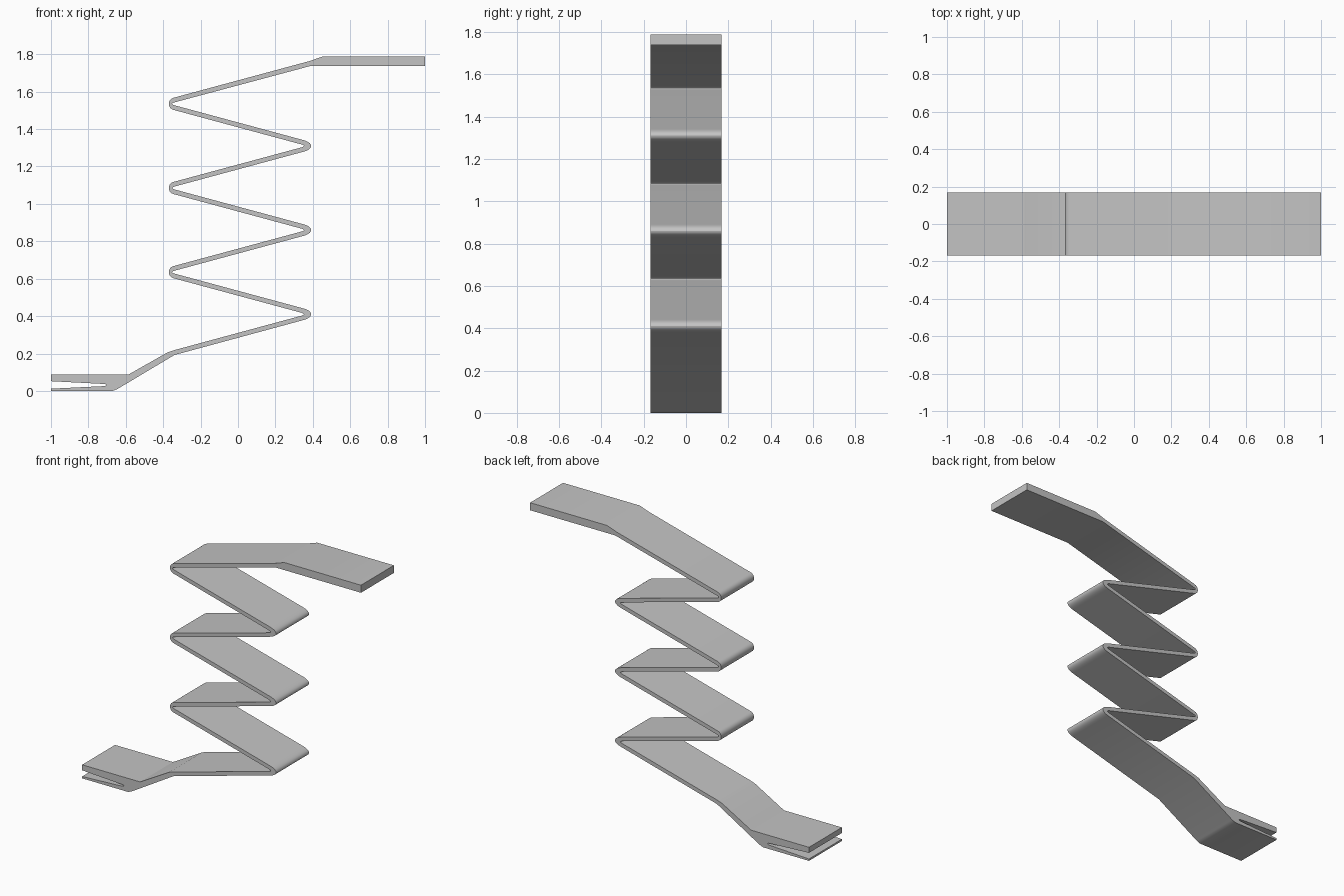
import bpy, bmesh, math
from mathutils import Vector
from mathutils.geometry import interpolate_bezier

cube = bpy.data.objects.get("Cube")
if cube:
    bpy.data.objects.remove(cube, do_unlink=True)

SLOPE = 0.27        # tilt of every zigzag strip
RISE = 0.1125       # height from a strip's middle to its fold
HALF = 0.013        # half the strip thickness, measured vertically
PITCH = 0.45        # height of one full zigzag
FIRST = 0.41        # height of the lowest fold
WIDTH = 0.337       # depth of the ribbon


def fold(side, z, start, tip, offset):
    """Rounded end of a fold, from its lower strip up to its upper strip."""
    reach = (tip - start) / 0.75
    half = RISE - SLOPE * start + offset
    ctrl = half - SLOPE * reach
    pts = [Vector((side * x, z + dz, 0)) for x, dz in
           ((start, -half), (start + reach, -ctrl),
            (start + reach, ctrl), (start, half))]
    return [(p.x, p.y) for p in interpolate_bezier(*pts, 11)]


# Lower face of the ribbon, from the foot to the top tab
lower = [(-1, 0), (-0.67, 0), (-0.645, 0.01), (-0.34, 0.192)]
# Upper face of the ribbon, from the slotted foot to the top tab
upper = [(-1, 0.012), (-0.71, 0.026), (-0.7, 0.032), (-0.71, 0.037),
         (-1, 0.052), (-1, 0.088), (-0.585, 0.088), (-0.375, 0.207),
         (-0.345, 0.217)]

# Three zigzags: each face runs outside one fold and inside the next
for i in range(3):
    right_z = FIRST + i * PITCH
    left_z = right_z + PITCH / 2
    lower += fold(1, right_z, 0.35, 0.391, HALF)
    lower += fold(-1, left_z, 0.335, 0.352, -HALF)
    upper += fold(1, right_z, 0.335, 0.352, -HALF)
    upper += fold(-1, left_z, 0.345, 0.37, HALF)

# Thick tab at the top
lower += [(0.39, 1.738), (1, 1.738)]
upper += [(0.38, 1.763), (0.45, 1.787), (1, 1.787)]

# Sweep the outline through the depth
bm = bmesh.new()
outline = [bm.verts.new((x, -WIDTH / 2, z)) for x, z in lower + upper[::-1]]
face = bm.faces.new(outline)
swept = bmesh.ops.extrude_face_region(bm, geom=[face])
moved = [v for v in swept["geom"] if isinstance(v, bmesh.types.BMVert)]
bmesh.ops.translate(bm, verts=moved, vec=(0, WIDTH, 0))
bmesh.ops.recalc_face_normals(bm, faces=bm.faces)
bmesh.ops.triangulate(bm, faces=[f for f in bm.faces if len(f.verts) > 4])

mesh = bpy.data.meshes.new("zigzag_spring")
bm.to_mesh(mesh)
bm.free()
spring = bpy.data.objects.new("zigzag_spring", mesh)
bpy.context.collection.objects.link(spring)

# Plain grey finish
grey = bpy.data.materials.new("light_grey")
grey.use_nodes = True
colour = (0.55, 0.55, 0.55, 1)
grey.diffuse_color = colour
grey.node_tree.nodes["Principled BSDF"].inputs["Base Color"].default_value = colour
mesh.materials.append(grey)

# Smooth folds, crisp edges
bpy.ops.object.select_all(action="DESELECT")
spring.select_set(True)
bpy.context.view_layer.objects.active = spring
bpy.ops.object.shade_smooth_by_angle(angle=math.radians(25))
